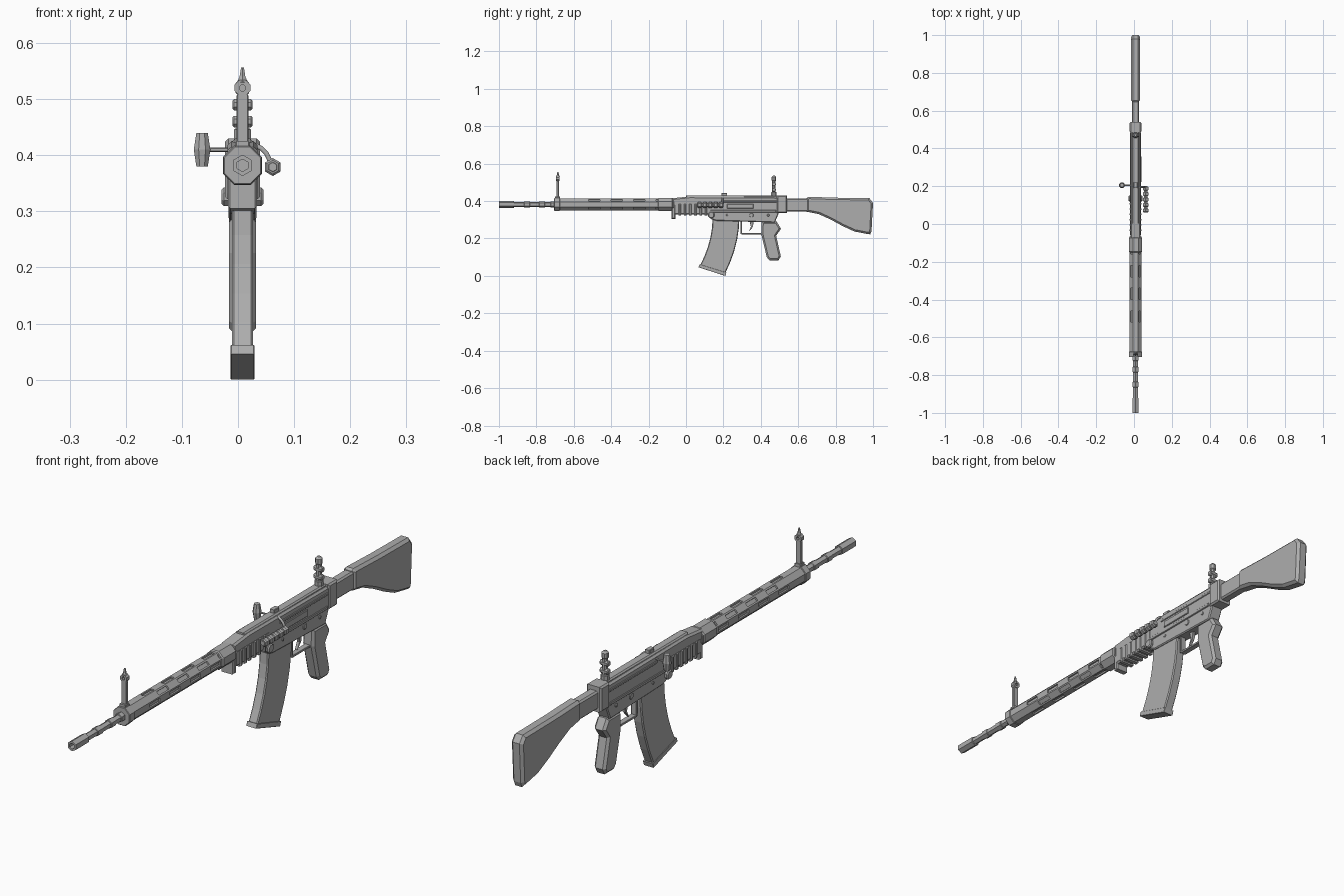
import bpy, bmesh, math
from mathutils import Matrix, Vector

CENTRE = .008   # x of the middle plane
BORE = .382     # height of the barrel axis

default_cube = bpy.data.objects.get("Cube")
if default_cube:
    bpy.data.objects.remove(default_cube, do_unlink=True)

grey = bpy.data.materials.new("plain_grey")
grey.diffuse_color = (.42, .42, .42, 1)
grey.use_nodes = True
grey.node_tree.nodes["Principled BSDF"].inputs["Base Color"].default_value = grey.diffuse_color


def finish(name, bm):
    bmesh.ops.recalc_face_normals(bm, faces=bm.faces)
    mesh = bpy.data.meshes.new(name)
    bm.to_mesh(mesh)
    bm.free()
    mesh.materials.append(grey)
    part = bpy.data.objects.new(name, mesh)
    bpy.context.collection.objects.link(part)
    return part


def plate(name, outline, half, chamfer=.002, x=CENTRE):
    """Extrude a side outline of (y, z) points across x and chamfer both rims."""
    bm = bmesh.new()
    left, right = [[bm.verts.new((x + offset, y, z)) for y, z in outline]
                   for offset in (half, -half)]
    caps = [bm.faces.new(left), bm.faces.new(right)]
    for i in range(len(outline)):
        bm.faces.new((left[i - 1], left[i], right[i], right[i - 1]))
    bmesh.ops.recalc_face_normals(bm, faces=bm.faces)
    rims = list({edge for cap in caps for edge in cap.edges})
    bmesh.ops.bevel(bm, geom=rims, offset=chamfer, segments=1, affect='EDGES')
    return finish(name, bm)


def box(name, front, back, bottom, top, half, chamfer=.002, x=CENTRE):
    outline = [(front, bottom), (back, bottom), (back, top), (front, top)]
    return plate(name, outline, half, chamfer, x)


def lathe(name, profile, centre, axis, sides=8, hollow=False):
    """Revolve (position, radius) pairs about an axis, with flats facing outward."""
    bm = bmesh.new()
    rings = []
    for along, radius in profile:
        ring = []
        for i in range(sides):
            angle = math.tau * (i + .5) / sides
            u, v = radius * math.cos(angle), radius * math.sin(angle)
            offset = {"X": (along, u, v), "Y": (u, along, v), "Z": (u, v, along)}[axis]
            ring.append(bm.verts.new(Vector(centre) + Vector(offset)))
        rings.append(ring)
    pairs = list(zip(rings, rings[1:]))
    if hollow:
        pairs.append((rings[-1], rings[0]))
    else:
        bm.faces.new(rings[0])
        bm.faces.new(rings[-1])
    for first, second in pairs:
        for i in range(sides):
            bm.faces.new((first[i - 1], first[i], second[i], second[i - 1]))
    return finish(name, bm)


def rod(name, centre, axis, length, radius, chamfer=.002, sides=8):
    end, small = length / 2, radius - chamfer
    profile = [(-end, small), (chamfer - end, radius), (end - chamfer, radius), (end, small)]
    return lathe(name, profile, centre, axis, sides)


def collar(name, centre, length, outer, inner, sides=8):
    end = length / 2
    profile = [(-end, inner), (-end, outer), (end, outer), (end, inner)]
    return lathe(name, profile, centre, "Y", sides, hollow=True)


# Barrel with hollow muzzle and raised bands
rod("barrel", (CENTRE, -.82, BORE), "Y", .3, .014, sides=6)
collar("muzzle", (CENTRE, -.96, BORE), .08, .019, .011, sides=6)
for y in (-.85, -.77, -.71):
    rod("barrel_band", (CENTRE, y, BORE), "Y", .03, .017, sides=6)

# Octagonal handguard
handguard = rod("handguard", (CENTRE, -.38, BORE), "Y", .63, .034)
rod("handguard_front_ring", (CENTRE, -.69, BORE), "Y", .03, .037)
rod("handguard_rear_ring", (CENTRE, -.11, BORE), "Y", .08, .038, .004)

# Vent slots on all eight flats, staggered from flat to flat
bm = bmesh.new()
for flat in range(8):
    for row in range(4):
        y = -.55 + .12 * row + .06 * (flat % 2)
        slot = (Matrix.Translation((CENTRE, y, BORE))
                @ Matrix.Rotation(flat * math.tau / 8, 4, 'Y')
                @ Matrix.Translation((0, 0, .031))
                @ Matrix.Diagonal((.014, .06, .012, 1)))
        bmesh.ops.create_cube(bm, size=1, matrix=slot)
cutter = finish("slot_cutter", bm)
cutter.hide_render = True
slots = handguard.modifiers.new("slots", 'BOOLEAN')
slots.operation = 'DIFFERENCE'
slots.object = cutter
bpy.context.view_layer.objects.active = handguard
bpy.ops.object.modifier_apply(modifier=slots.name)
bpy.data.objects.remove(cutter, do_unlink=True)

# Front sight with base, post, ring and pointed tip
sight_y = -.685
box("front_sight_base", sight_y - .015, sight_y + .01, .4, .425, .013)
box("front_sight_post", sight_y - .007, sight_y + .006, .42, .508, .011)
collar("front_sight_ring", (CENTRE, sight_y, .52), .018, .015, .006)
lathe("front_sight_tip", [(.53, .011), (.54, .006), (.556, .003)],
      (CENTRE, sight_y, 0), "Z", sides=6)

# Upper receiver
plate("upper_receiver", [(-.075, .375), (.13, .335), (.5, .335), (.5, .422),
                         (.02, .425), (-.075, .415)], .027, .007)
box("top_cover", 0, .49, .41, .43, .018, .005)
box("cover_latch", .19, .22, .42, .443, .01)
box("rear_collar", .485, .54, .335, .43, .031, .006)
box("ejection_cover", .22, .36, .36, .385, .004, x=CENTRE + .027)
for side in (-.027, .027):
    box("receiver_rail", .2, .485, .392, .402, .003, x=CENTRE + side)
    box("receiver_lip", .13, .48, .34, .352, .003, x=CENTRE + side)

# Ribbed block ahead of the magazine
box("forward_block", -.065, .14, .328, .39, .028, .006)
box("forward_foot", -.077, -.057, .305, .39, .026, .004)
for rib in range(6):
    front = -.04 + rib * .028
    box("block_rib", front, front + .014, .322, .385, .031, .004)

# Lower receiver with catch and pins
plate("lower_receiver", [(.13, .345), (.13, .305), (.16, .295), (.475, .285), (.5, .345)],
      .025, .004)
rod("magazine_catch", (CENTRE, .135, .326), "X", .074, .018, .004)
for y, radius in ((.22, .006), (.35, .012), (.44, .007)):
    rod("receiver_pin", (CENTRE, y, .325), "X", .056, radius)

# Magazine whose sides curve forward as they descend
steps = [i / 5 for i in range(6)]
front_side = [(.142 - .07 * t * t, .31 - .26 * t) for t in steps]
back_side = [(.285 - .075 * t * t, .31 - .295 * t) for t in steps]
plate("magazine", front_side + back_side[::-1], .019, .004)
plate("magazine_floor", [(.067, .046), (.073, .062), (.216, .018), (.21, 0)], .021, .001)

# Pistol grip
plate("pistol_grip", [(.405, .29), (.402, .225), (.432, .1), (.447, .083), (.495, .083),
                      (.507, .105), (.482, .215), (.508, .252), (.485, .29)], .024, .009)

# Trigger and its guard
box("guard_front", .292, .3, .225, .292, .011, .001)
box("guard_bottom", .296, .405, .222, .23, .011, .001)
plate("trigger", [(.34, .295), (.347, .262), (.335, .236), (.358, .262), (.362, .295)],
      .006, .001)

# Shoulder stock with a sweeping lower edge
box("stock_neck", .53, .67, .345, .414, .019, .006)
sweep = [(.645 + .32 * t, .343 - .118 * t * t * (3 - 2 * t)) for t in steps]
plate("stock", sweep + [(.985, .222), (.992, .24), (1, .39), (.98, .416),
                        (.8, .418), (.655, .423), (.645, .416)], .024, .01)

# Rear sight with adjustment knobs
sight_y = .47
rod("rear_sight_base", (CENTRE, sight_y, .435), "Z", .025, .016)
rod("rear_sight_post", (CENTRE, sight_y, .475), "Z", .08, .01)
rod("rear_sight_tip", (CENTRE, sight_y, .52), "Z", .032, .013, .007)
for height in (.46, .49):
    rod("sight_knob", (CENTRE, sight_y, height), "X", .036, .011, .003)

# Charging handle on the right
rod("charging_shaft", (-.04, .205, .41), "X", .05, .004, .001, sides=6)
lathe("charging_knob", [(-.03, .011), (0, .016), (.03, .011)], (-.064, .205, .41), "Z")

# Folded carrying handle on the left, a bent arm with a beaded grip
curve = bpy.data.curves.new("carry_arm", 'CURVE')
curve.dimensions = '3D'
curve.bevel_depth = .005
curve.bevel_resolution = 1
curve.use_fill_caps = True
path = curve.splines.new('POLY')
bend = [math.pi / 2 * t for t in steps]
path.points.add(len(bend) - 1)
for point, angle in zip(path.points, bend):
    point.co = (.018 + .04 * math.sin(angle), .195, .38 + .04 * math.cos(angle), 1)
curve.materials.append(grey)
bpy.context.collection.objects.link(bpy.data.objects.new("carry_arm", curve))
rod("carry_core", (.062, .13, .379), "Y", .14, .01, sides=6)
for bead in range(5):
    rod("carry_bead", (.062, .072 + .029 * bead, .379), "Y", .022, .016, .004, sides=6)
